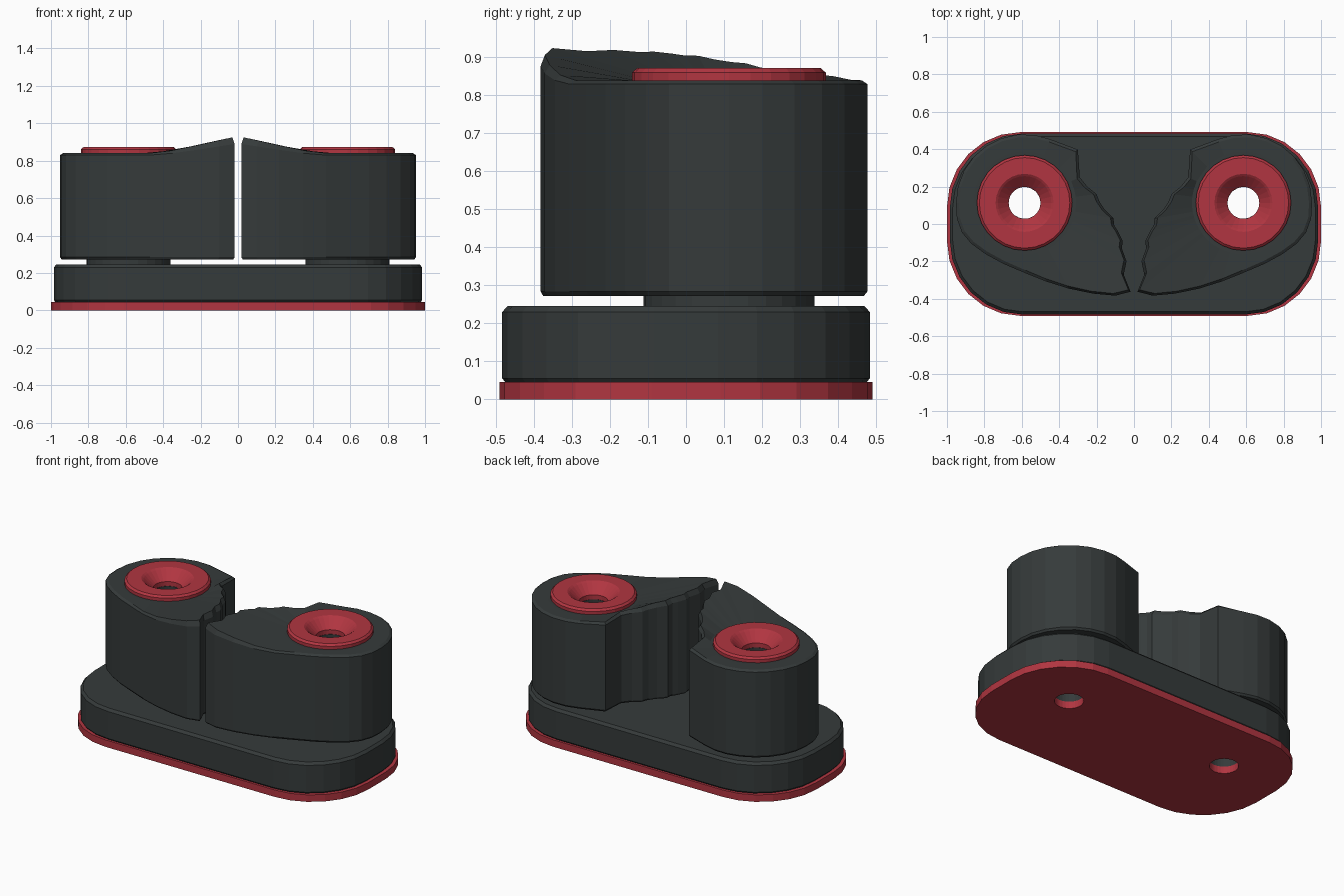
import bpy, bmesh
from math import sin, cos, pi, radians
from mathutils import Vector

if "Cube" in bpy.data.objects:
    bpy.data.objects.remove(bpy.data.objects["Cube"], do_unlink=True)


def material(name, rgb):
    m = bpy.data.materials.new(name)
    m.use_nodes = True
    m.diffuse_color = (*rgb, 1)
    bsdf = m.node_tree.nodes["Principled BSDF"]
    bsdf.inputs["Base Color"].default_value = (*rgb, 1)
    bsdf.inputs["Roughness"].default_value = 0.6
    return m


CHARCOAL = material("charcoal plastic", (0.036, 0.043, 0.043))
RED = material("red plastic", (0.44, 0.036, 0.052))

PIVOT = Vector((0.585, 0.113))
BORE = 0.085


def loft(name, rings, mat, closed=False):
    """Skin equal-length rings; join last to first, or cap both ends."""
    bm = bmesh.new()
    loops = [[bm.verts.new(p) for p in ring] for ring in rings]
    pairs = list(zip(loops, loops[1:]))
    if closed:
        pairs.append((loops[-1], loops[0]))
    else:
        bm.faces.new(loops[0])
        bm.faces.new(loops[-1])
    n = len(loops[0])
    for a, b in pairs:
        for i in range(n):
            j = (i + 1) % n
            bm.faces.new((a[i], a[j], b[j], b[i]))
    bmesh.ops.recalc_face_normals(bm, faces=bm.faces)
    me = bpy.data.meshes.new(name)
    bm.to_mesh(me)
    bm.free()
    me.materials.append(mat)
    ob = bpy.data.objects.new(name, me)
    bpy.context.collection.objects.link(ob)
    return ob


def circle(x, y, r, z, n=28):
    return [(x + r * cos(2 * pi * i / n), y + r * sin(2 * pi * i / n), z)
            for i in range(n)]


def rounded_slab(hx, hy, z, inset=0.0, seg=6):
    """Rectangle ring with large elliptical corners."""
    rx, ry = 0.39, 0.40
    pts = []
    for q, (sx, sy) in enumerate(((1, 1), (-1, 1), (-1, -1), (1, -1))):
        for i in range(seg + 1):
            a = (q + i / seg) * pi / 2
            pts.append((sx * (hx - rx) + (rx - inset) * cos(a),
                        sy * (hy - ry) + (ry - inset) * sin(a), z))
    return pts


def drill(ob, mat):
    """Cut the two screw holes."""
    for s in (1, -1):
        cutter = loft("cutter", [circle(s * PIVOT.x, PIVOT.y, BORE, z) for z in (-0.5, 1.5)], mat)
        cutter.hide_render = True
        mod = ob.modifiers.new("screw_hole", "BOOLEAN")
        mod.operation = "DIFFERENCE"
        mod.solver = "EXACT"
        mod.object = cutter
        bpy.context.view_layer.objects.active = ob
        bpy.ops.object.modifier_apply(modifier=mod.name)
        bpy.data.objects.remove(cutter, do_unlink=True)


# Base plate and body
plate = loft("base_plate", [rounded_slab(1, 0.491, z) for z in (0, 0.045)], RED)
drill(plate, RED)
body = loft("base_body", [rounded_slab(0.985, 0.484, 0.045, 0.008),
                          rounded_slab(0.985, 0.484, 0.055),
                          rounded_slab(0.985, 0.484, 0.23),
                          rounded_slab(0.985, 0.484, 0.246, 0.015)], CHARCOAL)
drill(body, CHARCOAL)

# Cam outline: round back, toothed jaw, sweeping front
arc = [PIVOT + 0.367 * Vector((cos(radians(a)), sin(radians(a)))) for a in range(0, 113, 14)]
jaw = [(0.30, 0.398), (0.29, 0.25), (0.25, 0.2), (0.2, 0.16), (0.185, 0.12),
       (0.155, 0.075), (0.11, 0.03), (0.105, -0.01), (0.085, -0.04), (0.06, -0.09),
       (0.065, -0.13), (0.04, -0.2), (0.055, -0.27), (0.018, -0.362)]
front = [(0.1, -0.383), (0.22, -0.372), (0.35, -0.345), (0.47, -0.307), (0.58, -0.263),
         (0.7, -0.212), (0.795, -0.16), (0.87, -0.105), (0.92, -0.045), (0.947, 0.03)]
OUTLINE = arc + [Vector(p) for p in jaw + front]


def rise(p):
    """Extra height of the jaw edge, growing towards the middle."""
    h = max(0, min(0.115 * (0.47 - p.x), 0.016))
    h += max(0, 0.22 * (0.33 - p.x))
    return h * max(0, min(1, (0.47 - p.y) / 0.15))


def cam(name, s):
    def ring(radius, z):
        out = []
        for p in OUTLINE:
            q = PIVOT + radius * (p - PIVOT).normalized()
            out.append((s * q.x, q.y, z))
        return out

    def edge(inset, height):
        out = []
        for p in OUTLINE:
            q = p - inset * (p - PIVOT).normalized()
            out.append((s * q.x, q.y, height(p)))
        return out

    loft(name, [ring(BORE, 0.272),
                edge(0.01, lambda p: 0.272),
                edge(0, lambda p: 0.284),
                edge(0, lambda p: 0.83 + 0.7 * rise(p)),
                edge(0.016, lambda p: 0.84 + rise(p)),
                ring(0.275, 0.84), ring(0.2, 0.838),
                ring(0.2, 0.78), ring(BORE, 0.78)], CHARCOAL, closed=True)


def turned(name, s, profile, mat):
    """Ring-shaped part around a pivot from (radius, height) pairs."""
    loft(name, [circle(s * PIVOT.x, PIVOT.y, r, z) for r, z in profile], mat, closed=True)


# Pivot necks, cams and countersunk bushings
for side, s in (("left", 1), ("right", -1)):
    turned(side + "_neck", s, [(BORE, 0.24), (0.225, 0.24), (0.225, 0.275), (BORE, 0.275)], CHARCOAL)
    cam(side + "_cam", s)
    turned(side + "_bushing", s,
           [(BORE, 0.781), (0.19, 0.781), (0.19, 0.836), (0.255, 0.836), (0.255, 0.86),
            (0.242, 0.872), (0.155, 0.872), (0.143, 0.864), (BORE, 0.81)], RED)
